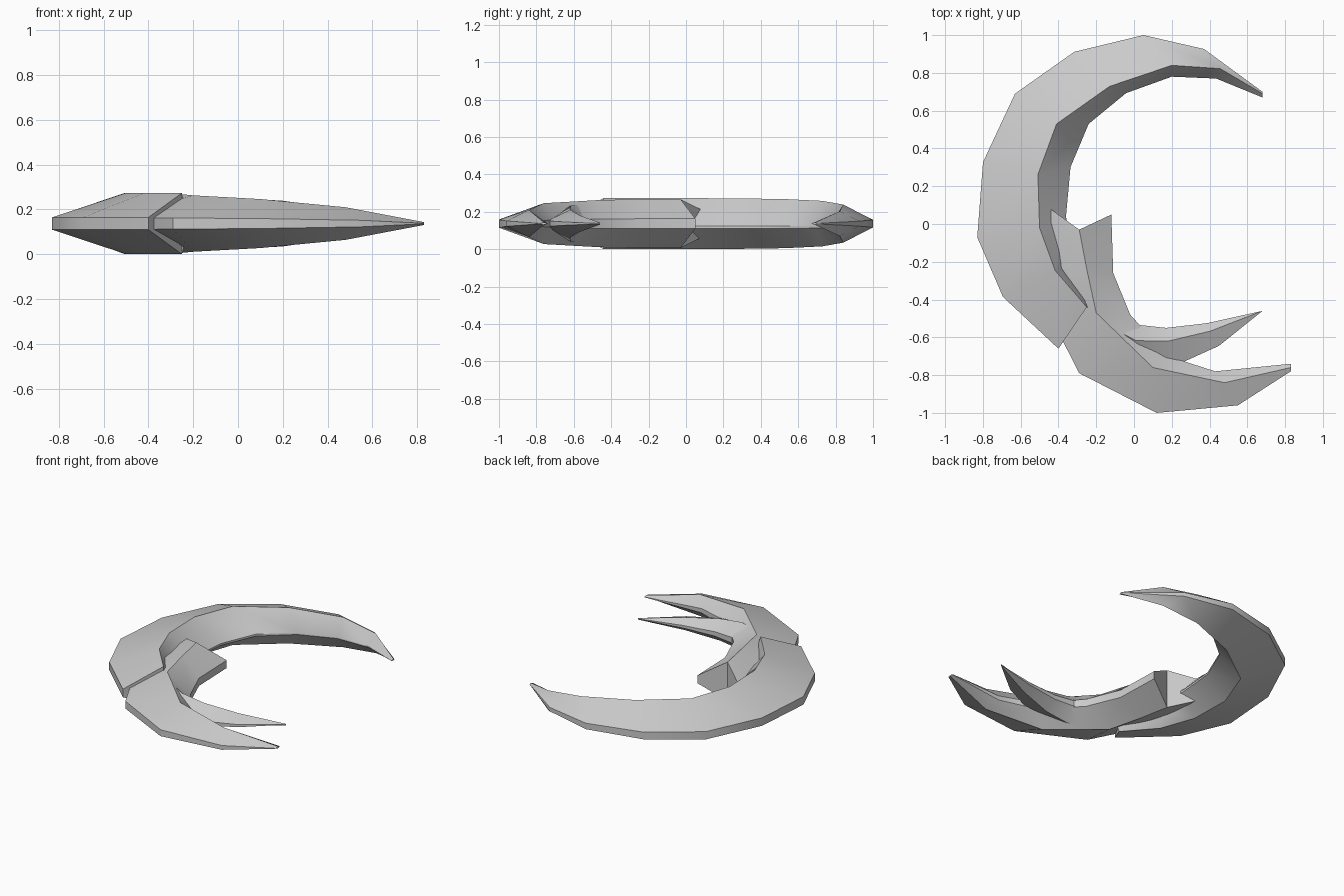
import bpy
import bmesh
import math
from mathutils import Vector

if "Cube" in bpy.data.objects:
    bpy.data.objects.remove(bpy.data.objects["Cube"], do_unlink=True)

MID_HEIGHT = 0.137  # level of the blunt outer rim
RIM = 0.2           # rim thickness as a share of the ridge thickness

metal = bpy.data.materials.new("plain grey")
metal.use_nodes = True
metal.diffuse_color = (0.6, 0.6, 0.6, 1)
shader = metal.node_tree.nodes["Principled BSDF"]
shader.inputs["Base Color"].default_value = metal.diffuse_color


def refine(edge):
    """Insert a smoothly curved point between each pair of points."""
    points = [Vector(point) for point in edge]
    before = points[0] * 3 - points[1] * 3 + points[2]
    after = points[-1] * 3 - points[-2] * 3 + points[-3]
    padded = [before] + points + [after]
    result = [points[0]]
    for a, b, c, d in zip(padded, padded[1:], padded[2:], padded[3:]):
        result.append((b + c) * 9 / 16 - (a + d) / 16)
        result.append(c)
    return result


def blade(name, outer, ridge, inner, thickness, taper, inner_top=RIM):
    """Loft a six-sided section along three edges, thinning towards the tip."""
    bm = bmesh.new()
    rings = []
    last = len(outer) - 1
    for i, (out, top, inn) in enumerate(zip(outer, ridge, inner)):
        half = thickness * (1.05 - (i / last) ** taper)
        section = ((out, RIM), (top, 1), (inn, inner_top),
                   (inn, -RIM), (top, -1), (out, -RIM))
        rings.append([bm.verts.new((x, y, MID_HEIGHT + half * level))
                      for (x, y), level in section])

    # Side faces between neighbouring sections
    for ring, following in zip(rings, rings[1:]):
        for i in range(len(ring)):
            bm.faces.new((ring[i - 1], ring[i], following[i], following[i - 1]))

    # Both ends, each closed by an outer and an inner half
    for ring in (rings[0], rings[-1]):
        out_top, top, in_top, in_low, low, out_low = ring
        bm.faces.new((out_top, top, low, out_low))
        bm.faces.new((top, in_top, in_low, low))

    bmesh.ops.recalc_face_normals(bm, faces=bm.faces)
    mesh = bpy.data.meshes.new(name)
    bm.to_mesh(mesh)
    bm.free()
    mesh.materials.append(metal)
    part = bpy.data.objects.new(name, mesh)
    bpy.context.collection.objects.link(part)
    bpy.ops.object.select_all(action='DESELECT')
    part.select_set(True)
    bpy.context.view_layer.objects.active = part
    bpy.ops.object.shade_smooth_by_angle(angle=math.radians(30))


# Large rear crescent, from its buried tail round to the back tip
blade(
    "rear_crescent",
    outer=refine([(-0.4, -0.66), (-0.83, -0.07), (-0.63, 0.69), (0.05, 1), (0.68, 0.7)]),
    ridge=refine([(-0.25, -0.44), (-0.5, -0.02), (-0.41, 0.53), (0.2, 0.84), (0.68, 0.69)]),
    inner=refine([(-0.22, -0.46), (-0.36, 0.04), (-0.24, 0.53), (0.2, 0.78), (0.68, 0.67)]),
    thickness=0.13, taper=4.6, inner_top=-RIM / 2,
)

# Front crescent, starting with a cut end inside the rear one
blade(
    "front_crescent",
    outer=[(-0.58, 0.18), (-0.54, -0.3), (-0.29, -0.79), (0.12, -1), (0.55, -0.96), (0.83, -0.78)],
    ridge=[(-0.29, -0.03), (-0.25, -0.24), (-0.2, -0.47), (0.1, -0.76), (0.48, -0.84), (0.83, -0.76)],
    inner=[(-0.12, 0.05), (-0.11, -0.26), (-0.02, -0.48), (0.18, -0.7), (0.43, -0.78), (0.83, -0.74)],
    thickness=0.125, taper=3.4,
)

# Short inner claw branching off the front crescent
blade(
    "inner_claw",
    outer=refine([(-0.12, -0.66), (0.24, -0.74), (0.68, -0.46)]),
    ridge=refine([(-0.1, -0.56), (0.18, -0.62), (0.68, -0.46)]),
    inner=refine([(-0.03, -0.48), (0.17, -0.55), (0.68, -0.46)]),
    thickness=0.1, taper=1.7,
)
